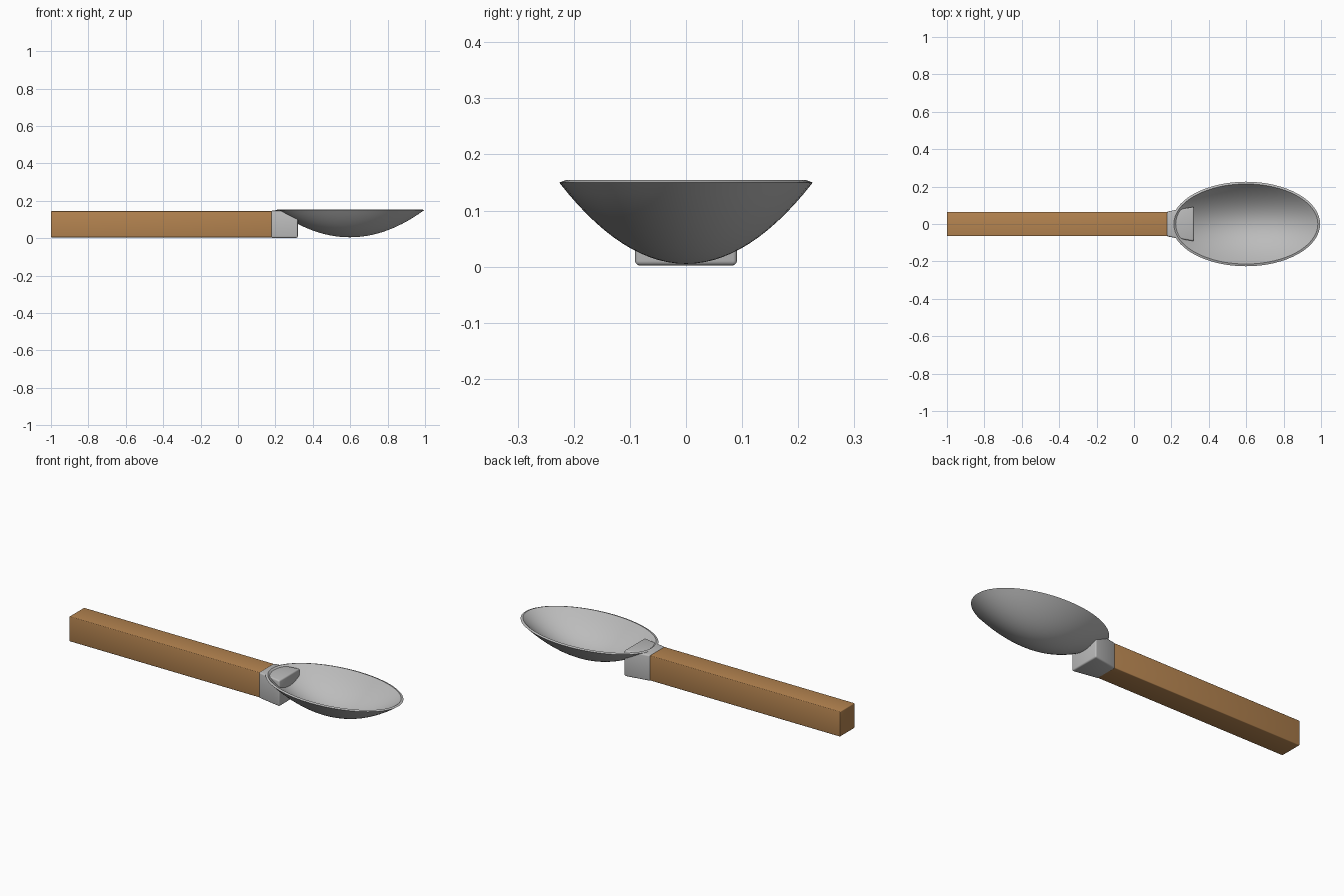
import bpy
import bmesh
from math import cos, sin, tau, radians

cube = bpy.data.objects.get("Cube")
if cube:
    bpy.data.objects.remove(cube, do_unlink=True)


def material(name, color):
    m = bpy.data.materials.new(name)
    m.use_nodes = True
    m.diffuse_color = color
    m.node_tree.nodes["Principled BSDF"].inputs["Base Color"].default_value = color
    return m


wood = material("warm_wood", (0.46, 0.23, 0.08, 1))
steel = material("grey_steel", (0.50, 0.50, 0.50, 1))


def finish(bm, name, mat):
    bmesh.ops.recalc_face_normals(bm, faces=bm.faces)
    mesh = bpy.data.meshes.new(name)
    bm.to_mesh(mesh)
    bm.free()
    ob = bpy.data.objects.new(name, mesh)
    bpy.context.collection.objects.link(ob)
    mesh.materials.append(mat)
    bpy.ops.object.select_all(action='DESELECT')
    ob.select_set(True)
    bpy.context.view_layer.objects.active = ob
    bpy.ops.object.shade_smooth_by_angle(angle=radians(35))
    return ob


def tapered_bar(name, mat, x0, x1, half0, half1, z0, z1, bevel):
    """Bar along x whose half width runs from half0 to half1."""
    bm = bmesh.new()
    bmesh.ops.create_cube(bm, size=1)
    for v in bm.verts:
        far = v.co.x > 0
        half = half1 if far else half0
        v.co = (x1 if far else x0,
                half if v.co.y > 0 else -half,
                z1 if v.co.z > 0 else z0)
    bmesh.ops.bevel(bm, geom=bm.edges[:], offset=bevel, segments=3,
                    profile=0.5, affect='EDGES')
    return finish(bm, name, mat)


def bowl(name, mat, cx, rx, ry, bottom, top, wall, sides=64, rings=14):
    """Thin elliptical dish with a parabolic section and rounded lip."""
    depth = top - bottom
    outer = [(i / rings, bottom + depth * (i / rings) ** 2, 0)
             for i in range(rings + 1)]
    inner = [(r, z + wall * 0.35, wall) for r, z, _ in reversed(outer)]
    bm = bmesh.new()
    loops = []
    for r, z, inset in outer + inner:
        if r == 0:
            loops.append([bm.verts.new((cx, 0, z))])
            continue
        a, b = (rx - inset) * r, (ry - inset) * r
        loops.append([bm.verts.new((cx + a * cos(tau * k / sides),
                                    b * sin(tau * k / sides), z))
                      for k in range(sides)])
    for lo, hi in zip(loops, loops[1:]):
        for k in range(sides):
            n = (k + 1) % sides
            if len(lo) == 1:
                bm.faces.new((lo[0], hi[n], hi[k]))
            elif len(hi) == 1:
                bm.faces.new((lo[k], lo[n], hi[0]))
            else:
                bm.faces.new((lo[k], lo[n], hi[n], hi[k]))
    return finish(bm, name, mat)


# Square wooden grip
tapered_bar("handle", wood, -1.0, 0.18, 0.065, 0.065, 0.005, 0.145, 0.004)
# Flared metal block joining grip and bowl
tapered_bar("neck", steel, 0.175, 0.32, 0.066, 0.092, 0.002, 0.147, 0.008)
# Oval scoop
bowl("spoon_bowl", steel, 0.598, 0.397, 0.226, 0.005, 0.15, 0.012)
